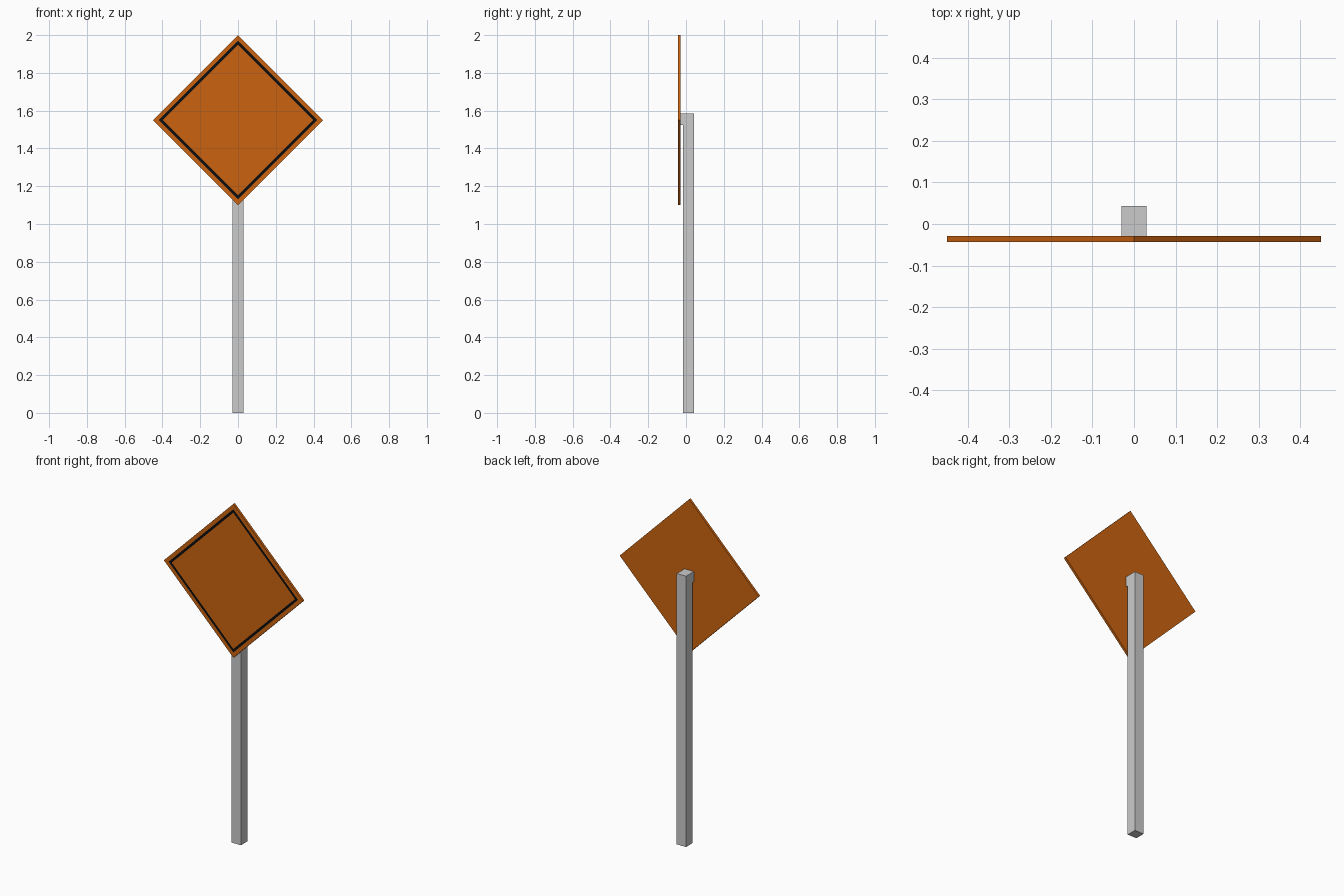
import bpy, bmesh
from math import pi, sqrt
from mathutils import Matrix

if "Cube" in bpy.data.objects:
    bpy.data.objects.remove(bpy.data.objects["Cube"])


def material(name, rgb):
    m = bpy.data.materials.new(name)
    m.diffuse_color = (*rgb, 1)
    m.use_nodes = True
    m.node_tree.nodes["Principled BSDF"].inputs["Base Color"].default_value = m.diffuse_color
    return m


def finish(bm, name, mats=()):
    mesh = bpy.data.meshes.new(name)
    bm.normal_update()
    bm.to_mesh(mesh)
    bm.free()
    for m in mats:
        mesh.materials.append(m)
    obj = bpy.data.objects.new(name, mesh)
    bpy.context.collection.objects.link(obj)
    return obj


def box(name, x, y, z):
    bm = bmesh.new()
    size = [b - a for a, b in (x, y, z)]
    mid = [(a + b) / 2 for a, b in (x, y, z)]
    bmesh.ops.create_cube(bm, size=1, matrix=Matrix.Translation(mid) @ Matrix.Diagonal((*size, 1)))
    return finish(bm, name)


# Square post and the small spacer block that carries the panel
box("post", (-0.03, 0.03), (-0.016, 0.043), (0, 1.585))
box("mounting_block", (-0.03, 0.03), (-0.029, -0.016), (1.525, 1.585))

# Diamond panel: four-sided disc, stood upright facing -y
HALF, OUTER, INNER = 0.45, 0.406, 0.378   # half diagonals
bm = bmesh.new()
bmesh.ops.create_cone(
    bm, cap_ends=True, segments=4, radius1=HALF, radius2=HALF, depth=0.014,
    matrix=Matrix.Translation((0, -0.036, 1.55)) @ Matrix.Rotation(pi / 2, 4, 'X'))
bm.normal_update()
front = min(bm.faces, key=lambda f: f.calc_center_median().y)

# Orange margin, then black border line, inset into the front face
bmesh.ops.inset_region(bm, faces=[front], thickness=(HALF - OUTER) / sqrt(2))
border = bmesh.ops.inset_region(bm, faces=[front], thickness=(OUTER - INNER) / sqrt(2))
for f in border["faces"]:
    f.material_index = 1
front.material_index = 0
finish(bm, "sign_panel", (material("orange", (0.6, 0.125, 0.005)),
                          material("black", (0.004, 0.004, 0.004))))
